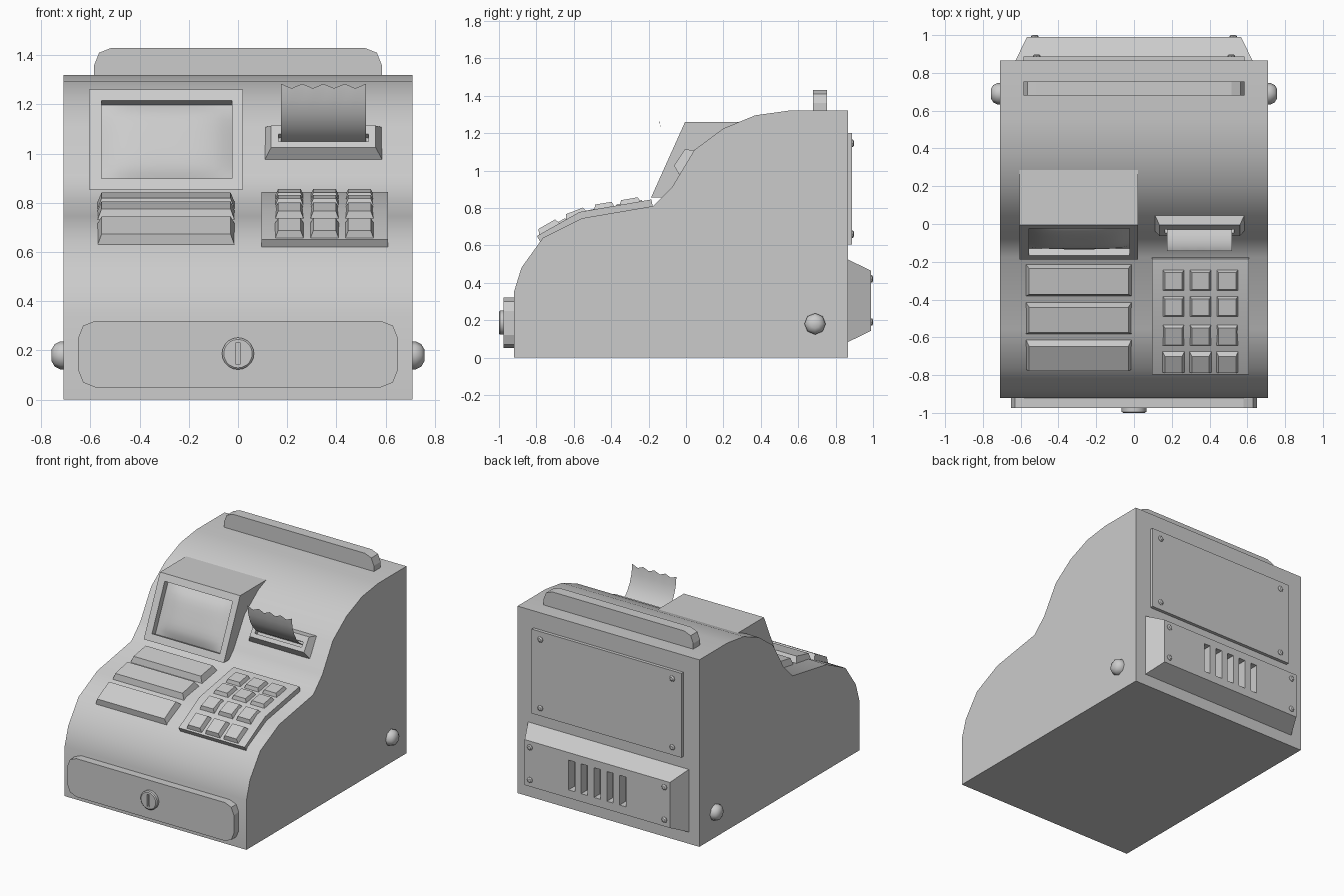
import bpy, bmesh, math
from mathutils import Vector

if "Cube" in bpy.data.objects:
    bpy.data.objects.remove(bpy.data.objects["Cube"])


def make(name, verts, faces, smooth=None):
    me = bpy.data.meshes.new(name)
    me.from_pydata([tuple(v) for v in verts], [], faces)
    bm = bmesh.new()
    bm.from_mesh(me)
    bmesh.ops.recalc_face_normals(bm, faces=bm.faces)
    bm.to_mesh(me)
    bm.free()
    ob = bpy.data.objects.new(name, me)
    bpy.context.collection.objects.link(ob)
    if smooth:
        bpy.ops.object.select_all(action='DESELECT')
        ob.select_set(True)
        bpy.context.view_layer.objects.active = ob
        bpy.ops.object.shade_smooth_by_angle(angle=math.radians(smooth))
    return ob


def loft(name, rings, smooth=None):
    """Closed solid through rings of equal point count."""
    n = len(rings[0])
    verts = [v for r in rings for v in r]
    faces = [tuple(range(n)), tuple(range(len(verts) - n, len(verts)))]
    for k in range(len(rings) - 1):
        for i in range(n):
            j = (i + 1) % n
            faces.append((k*n + i, k*n + j, k*n + n + j, k*n + n + i))
    return make(name, verts, faces, smooth)


def prism_x(name, pts, x0, x1, smooth=None):
    return loft(name, [[(x, y, z) for y, z in pts] for x in (x0, x1)], smooth)


def prism_y(name, pts, y0, y1):
    return loft(name, [[(x, y, z) for x, z in pts] for y in (y0, y1)])


def block(name, x0, x1, a, b, lo, hi, inset=0.0):
    """Tapered block standing on the (y, z) line from a to b."""
    a, b = Vector(a), Vector(b)
    d = (b - a).normalized()
    n = Vector((-d.y, d.x))
    rings = []
    for h, s in ((lo, 0), (hi, inset)):
        p, q = a + n*h + d*s, b + n*h - d*s
        rings.append([(x0 + s, *p), (x1 - s, *p), (x1 - s, *q), (x0 + s, *q)])
    return loft(name, rings)


def lathe(name, c, axis, prof, n, smooth=None):
    """Round part along a signed axis, profile of (radius, height)."""
    c, axis = Vector(c), Vector(axis)
    u, v = Vector((0, 0, 1)), axis.cross(Vector((0, 0, 1)))
    t = [2*math.pi*i/n for i in range(n)]
    return loft(name, [[c + axis*h + u*r*math.cos(w) + v*r*math.sin(w) for w in t]
                       for r, h in prof], smooth)


def cut(ob, cutter):
    m = ob.modifiers.new("cut", 'BOOLEAN')
    m.operation, m.object, m.solver = 'DIFFERENCE', cutter, 'EXACT'
    bpy.context.view_layer.objects.active = ob
    bpy.ops.object.modifier_apply(modifier=m.name)
    bpy.data.objects.remove(cutter)


# Main body
top = [(-0.92, 0.35), (-0.88, 0.48), (-0.765, 0.64), (-0.555, 0.745), (-0.175, 0.81),
       (-0.075, 0.91), (0.045, 1.11), (0.2, 1.225), (0.37, 1.295), (0.55, 1.32), (0.865, 1.32)]
prism_x("body", [(-0.92, 0)] + top + [(0.865, 0)], -0.71, 0.71, 40)


def surf(y):
    for (y0, z0), (y1, z1) in zip(top, top[1:]):
        if y0 <= y <= y1:
            return (y, z0 + (z1 - z0)*(y - y0)/(y1 - y0))


# Cash drawer with lock
c = 0.07
corner = [(0, c), (0.02, 0.02), (c, 0)]
right = [(0.65 - i, 0.32 - k) for i, k in corner]
right = [(x, 0.37 - z) for x, z in reversed(right)] + right
prism_y("cash_drawer", right + [(-x, z) for x, z in reversed(right)], -0.975, -0.9)
lock = lathe("drawer_lock", (0, -0.96, 0.187), (0, -1, 0), [(0.065, 0), (0.065, 0.034), (0.058, 0.04)], 20, 30)
cut(lock, block("keyhole_cutter", -0.01, 0.01, (-1.05, 0.145), (-0.985, 0.145), 0, 0.085))

# Top rail
right = [(0.585, 1.3)] + [(0.585 - i, 1.43 - k) for i, k in corner]
prism_y("top_rail", right + [(-x, z) for x, z in reversed(right)], 0.68, 0.755)

# Side knobs
for s, side in ((1, "right"), (-1, "left")):
    lathe(side + "_knob", (0.7*s, 0.69, 0.18), (s, 0, 0),
          [(0.057, 0), (0.057, 0.022), (0.046, 0.045), (0.024, 0.058)], 8, 50)

# Screen housing, recess and bulging glass
a, b = Vector((-0.187, 0.855)), Vector((-0.005, 1.26))
housing = prism_x("screen_housing", [a, b, (0.29, 1.26), (0.29, 1.1), (0.0, 0.855)], -0.605, 0.02)
p, q = a.lerp(b, 0.11), a.lerp(b, 0.89)
cut(housing, block("recess_cutter", -0.555, -0.025, p, q, -0.045, 0.05))
d = (b - a).normalized()
nrm = Vector((-d.y, d.x))
NU, NV = 14, 10
verts = []
for j in range(NV + 1):
    for i in range(NU + 1):
        u, v = 2*i/NU - 1, 2*j/NV - 1
        pt = p.lerp(q, j/NV) + nrm*(-0.042 + 0.036*(1 - u**4)*(1 - v**4))
        verts.append((-0.555 + 0.53*i/NU, pt.x, pt.y))
W = NU + 1
make("screen_glass", verts, [(j*W + i, j*W + i + 1, j*W + W + i + 1, j*W + W + i)
                             for j in range(NV) for i in range(NU)], 60)

# Receipt printer slot
printer = block("receipt_printer", 0.11, 0.585, (-0.04, 0.98), (0.045, 1.11), -0.005, 0.045, 0.025)
cut(printer, block("slot_cutter", 0.165, 0.53, (-0.01, 1.025), (0.009, 1.055), 0.015, 0.1))

# Receipt paper with torn top edge
path = [(-0.012, 1.047), (-0.05, 1.075), (-0.085, 1.11), (-0.115, 1.16), (-0.135, 1.22), (-0.143, 1.275)]
N = 16
verts = []
for k, (y, z) in enumerate(path):
    for i in range(N + 1):
        wave = 0.009*math.cos(4*2*math.pi*i/N) if k == len(path) - 1 else 0
        verts.append((0.175 + 0.345*i/N, y, z + wave))
W = N + 1
make("receipt_paper", verts, [(k*W + i, k*W + i + 1, k*W + W + i + 1, k*W + W + i)
                              for k in range(len(path) - 1) for i in range(N)], 60)

# Long function keys
for i, (y0, y1) in enumerate(((-0.385, -0.21), (-0.585, -0.412), (-0.775, -0.61))):
    block(f"long_key_{i+1}", -0.575, -0.01, surf(y0), surf(y1), -0.01, 0.042, 0.02)

# Keypad plate and keys
prism_x("keypad_plate", [(-0.78, 0.62), (-0.797, 0.65), (-0.57, 0.778), (-0.185, 0.845), (-0.178, 0.81),
                         (-0.25, 0.76), (-0.55, 0.7), (-0.75, 0.61)], 0.095, 0.61, 40)
for r, (y0, y1) in enumerate(((-0.355, -0.23), (-0.493, -0.37), (-0.637, -0.512), (-0.775, -0.655))):
    for k, x in enumerate((0.209, 0.352, 0.494)):
        block(f"key_{r+1}_{k+1}", x - 0.064, x + 0.064, surf(y0), surf(y1), 0.015, 0.06, 0.018)


def screws(name, x, zs, y):
    for sx in (-x, x):
        for z in zs:
            lathe(name, (sx, y - 0.005, z), (0, 1, 0), [(0.02, 0), (0.02, 0.009), (0.012, 0.015)], 8, 30)


# Rear access panel
block("rear_panel", -0.585, 0.585, (0.865, 1.2), (0.865, 0.605), -0.02, 0.023)
screws("rear_panel_screw", 0.515, (0.66, 1.145), 0.888)

# Rear vent box with five slots
vent = block("rear_vent_box", -0.63, 0.63, (0.865, 0.527), (0.865, 0.08), -0.005, 0.125, 0.063)
for i in range(-2, 3):
    cut(vent, block("vent_cutter", 0.1*i - 0.025, 0.1*i + 0.025, (0.865, 0.41), (0.865, 0.2), 0.06, 0.2))
screws("vent_box_screw", 0.525, (0.19, 0.42), 0.99)
